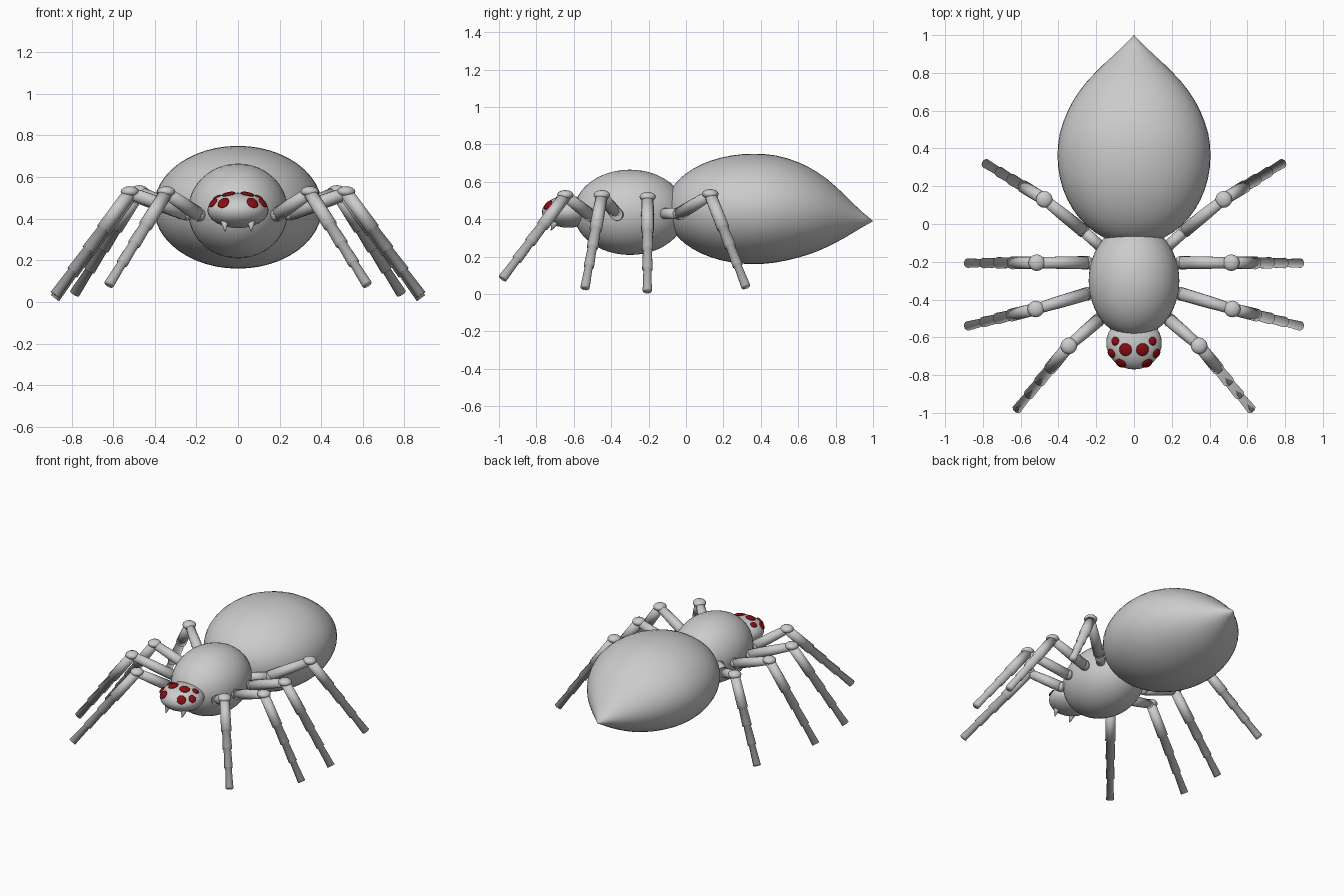
import bpy, bmesh, math
from mathutils import Vector, Matrix

cube = bpy.data.objects.get("Cube")
if cube:
    bpy.data.objects.remove(cube, do_unlink=True)


def material(name, color):
    m = bpy.data.materials.new(name)
    m.use_nodes = True
    m.diffuse_color = color
    m.node_tree.nodes["Principled BSDF"].inputs["Base Color"].default_value = color
    return m


GREY = material("body grey", (0.6, 0.6, 0.6, 1))
RED = material("eye dark red", (0.25, 0.004, 0.006, 1))


def finish(name, bm, mat):
    bmesh.ops.recalc_face_normals(bm, faces=bm.faces)
    for f in bm.faces:
        f.smooth = True
    mesh = bpy.data.meshes.new(name)
    bm.to_mesh(mesh)
    bm.free()
    mesh.materials.append(mat)
    obj = bpy.data.objects.new(name, mesh)
    bpy.context.collection.objects.link(obj)
    return obj


def ellipsoid(name, center, radii, mat=GREY, segments=32, normal=None):
    """Sphere scaled by radii; its z axis may be turned towards normal."""
    bm = bmesh.new()
    bmesh.ops.create_uvsphere(bm, u_segments=segments, v_segments=segments // 2, radius=1)
    turn = Vector(normal).to_track_quat('Z', 'Y').to_matrix().to_4x4() if normal else Matrix()
    bm.transform(Matrix.Translation(center) @ turn @ Matrix.Diagonal((*radii, 1)))
    return finish(name, bm, mat)


def loft(name, rings, mat=GREY):
    """Skin a list of closed rings of points and cap both ends."""
    bm = bmesh.new()
    loops = [[bm.verts.new(p) for p in ring] for ring in rings]
    n = len(loops[0])
    for a, b in zip(loops, loops[1:]):
        for i in range(n):
            j = (i + 1) % n
            bm.faces.new((a[i], a[j], b[j], b[i]))
    bm.faces.new(loops[0])
    bm.faces.new(loops[-1])
    return finish(name, bm, mat)


def rod(name, start, end, stations, sides=16):
    """Turned rod between two points; stations are (fraction, radius)."""
    start, end = Vector(start), Vector(end)
    turn = (end - start).to_track_quat('Z', 'Y')
    rings = []
    for t, r in stations:
        c = start.lerp(end, t)
        rings.append([c + turn @ Vector((r * math.cos(a), r * math.sin(a), 0))
                      for a in (math.tau * i / sides for i in range(sides))])
    return loft(name, rings)


# Abdomen: rounded front half, then a tail drawn out to a low point
stations = []
for i in range(13):
    a = math.radians(2 + 88 * i / 12)
    stations.append((0.36 - 0.47 * math.cos(a), math.sin(a), 0.455))
stations += [(0.42, 0.993, 0.455), (0.48, 0.97, 0.455), (0.54, 0.925, 0.453),
             (0.6, 0.865, 0.45), (0.65, 0.80, 0.446), (0.7, 0.72, 0.44),
             (0.75, 0.625, 0.434), (0.8, 0.51, 0.425), (0.85, 0.385, 0.415),
             (0.9, 0.25, 0.405), (0.95, 0.12, 0.397), (1.0, 0.002, 0.39)]
loft("abdomen", [[(0.405 * s * math.cos(a), y, zc + 0.295 * s * math.sin(a))
                  for a in (math.tau * k / 48 for k in range(48))]
                 for y, s, zc in stations])

# Thorax and head
ellipsoid("thorax", (0, -0.3, 0.437), (0.24, 0.3, 0.228), segments=48)
HEAD, HEAD_R = Vector((0, -0.63, 0.44)), Vector((0.147, 0.14, 0.085))
ellipsoid("head", HEAD, HEAD_R)

# Eyes sit on the head surface: x, y, radius
EYES = [(0.045, -0.665, 0.034), (0.1, -0.62, 0.023),
        (0.12, -0.685, 0.026), (0.07, -0.738, 0.03)]

# Legs, front to back: hip, knee, foot
LEGS = {"front": ((0.19, -0.51, 0.42), (0.345, -0.645, 0.525), (0.62, -0.98, 0.085)),
        "second": ((0.25, -0.37, 0.425), (0.52, -0.45, 0.525), (0.88, -0.54, 0.035)),
        "third": ((0.25, -0.205, 0.425), (0.515, -0.205, 0.515), (0.88, -0.207, 0.018)),
        "rear": ((0.27, -0.035, 0.43), (0.475, 0.13, 0.53), (0.785, 0.32, 0.04))}
SHIN = [(0, 0.032), (0.36, 0.034), (0.36, 0.027), (0.56, 0.031), (0.56, 0.024),
        (0.77, 0.028), (0.77, 0.021), (1, 0.025)]

for side, s in (("left", 1), ("right", -1)):
    for i, (x, y, r) in enumerate(EYES):
        u, v = x / HEAD_R.x, (y - HEAD.y) / HEAD_R.y
        w = math.sqrt(max(0, 1 - u * u - v * v))
        spot = (s * x, y, HEAD.z + HEAD_R.z * w)
        normal = (s * u / HEAD_R.x, v / HEAD_R.y, w / HEAD_R.z)
        ellipsoid(f"eye_{side}_{i + 1}", spot, (r, r, 0.009), RED, 16, normal)

    # Fang
    rod(f"fang_{side}", (s * 0.065, -0.695, 0.395), (s * 0.062, -0.722, 0.34),
        [(0, 0.02), (0.4, 0.016), (1, 0.002)], 12)

    for row, joints in LEGS.items():
        hip, knee, foot = (Vector((s * x, y, z)) for x, y, z in joints)
        name = f"{row}_leg_{side}"
        root = hip.lerp(Vector((0, -0.28, 0.43)), 0.4)
        rod(name + "_coxa", root, hip, [(0, 0.03), (1, 0.03)])
        ellipsoid(name + "_hip", hip, (0.036, 0.036, 0.034), segments=16)
        rod(name + "_femur", hip, knee, [(0, 0.035), (0.5, 0.033), (1, 0.028)])
        ellipsoid(name + "_knee", knee + Vector((0, 0, 0.005)), (0.044, 0.044, 0.026), segments=16)
        rod(name + "_shin", knee, foot, SHIN)
